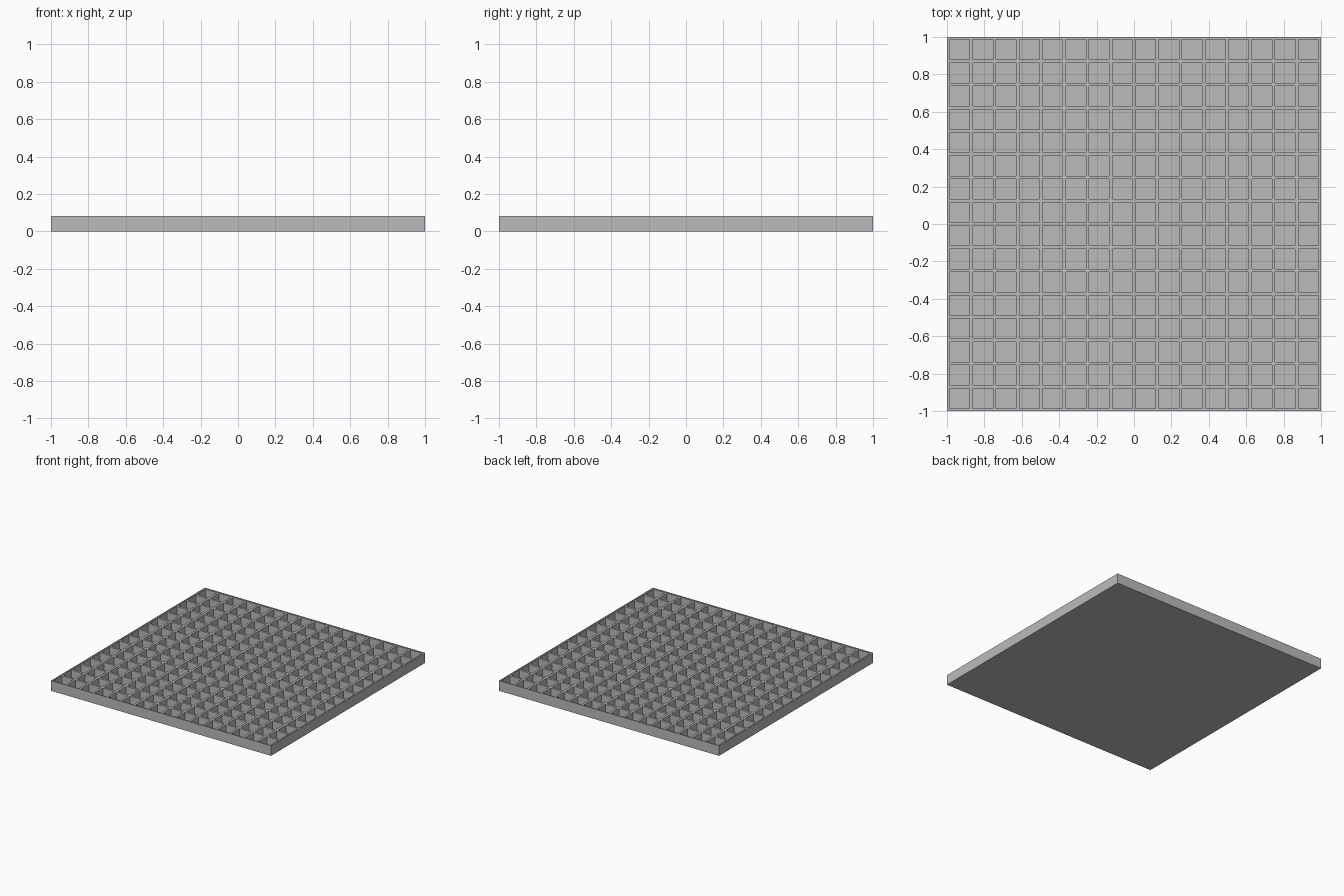
import bpy, bmesh

cube = bpy.data.objects.get("Cube")
if cube:
    bpy.data.objects.remove(cube, do_unlink=True)

CELLS = 16
HALF_RIB = 0.0125
HEIGHT = 0.083
RIB_TOP = 0.08
FLOOR = 0.0125
RIM = 0.0105

grey = bpy.data.materials.new("plain_grey")
grey.use_nodes = True
colour = (0.5, 0.5, 0.5, 1)
grey.diffuse_color = colour
grey.node_tree.nodes["Principled BSDF"].inputs["Base Color"].default_value = colour


def add_object(name, bm):
    mesh = bpy.data.meshes.new(name)
    bm.normal_update()
    bm.to_mesh(mesh)
    bm.free()
    mesh.materials.append(grey)
    obj = bpy.data.objects.new(name, mesh)
    bpy.context.collection.objects.link(obj)
    return obj


# Tray: a flat box whose top is inset and sunk, leaving a thin rim
bm = bmesh.new()
bmesh.ops.create_cube(bm, size=1)
bmesh.ops.scale(bm, vec=(2, 2, HEIGHT), verts=bm.verts)
bmesh.ops.translate(bm, vec=(0, 0, HEIGHT / 2), verts=bm.verts)
bm.normal_update()
top = max(bm.faces, key=lambda f: f.calc_center_median().z)
bmesh.ops.inset_region(bm, faces=[top], thickness=RIM)
sunk = bmesh.ops.extrude_discrete_faces(bm, faces=[top])["faces"][0]
for v in sunk.verts:
    v.co.z = FLOOR / 2
add_object("tray", bm)

# Lattice: every grid square is inset and sunk into a square pocket
bm = bmesh.new()
bmesh.ops.create_grid(bm, x_segments=CELLS, y_segments=CELLS, size=1 - RIM / 2)
bmesh.ops.translate(bm, vec=(0, 0, RIB_TOP), verts=bm.verts)
bm.normal_update()
squares = list(bm.faces)
bmesh.ops.inset_individual(bm, faces=squares, thickness=HALF_RIB)
pockets = bmesh.ops.extrude_discrete_faces(bm, faces=squares)["faces"]
for face in pockets:
    for v in face.verts:
        v.co.z = FLOOR
add_object("pocket_lattice", bm)
